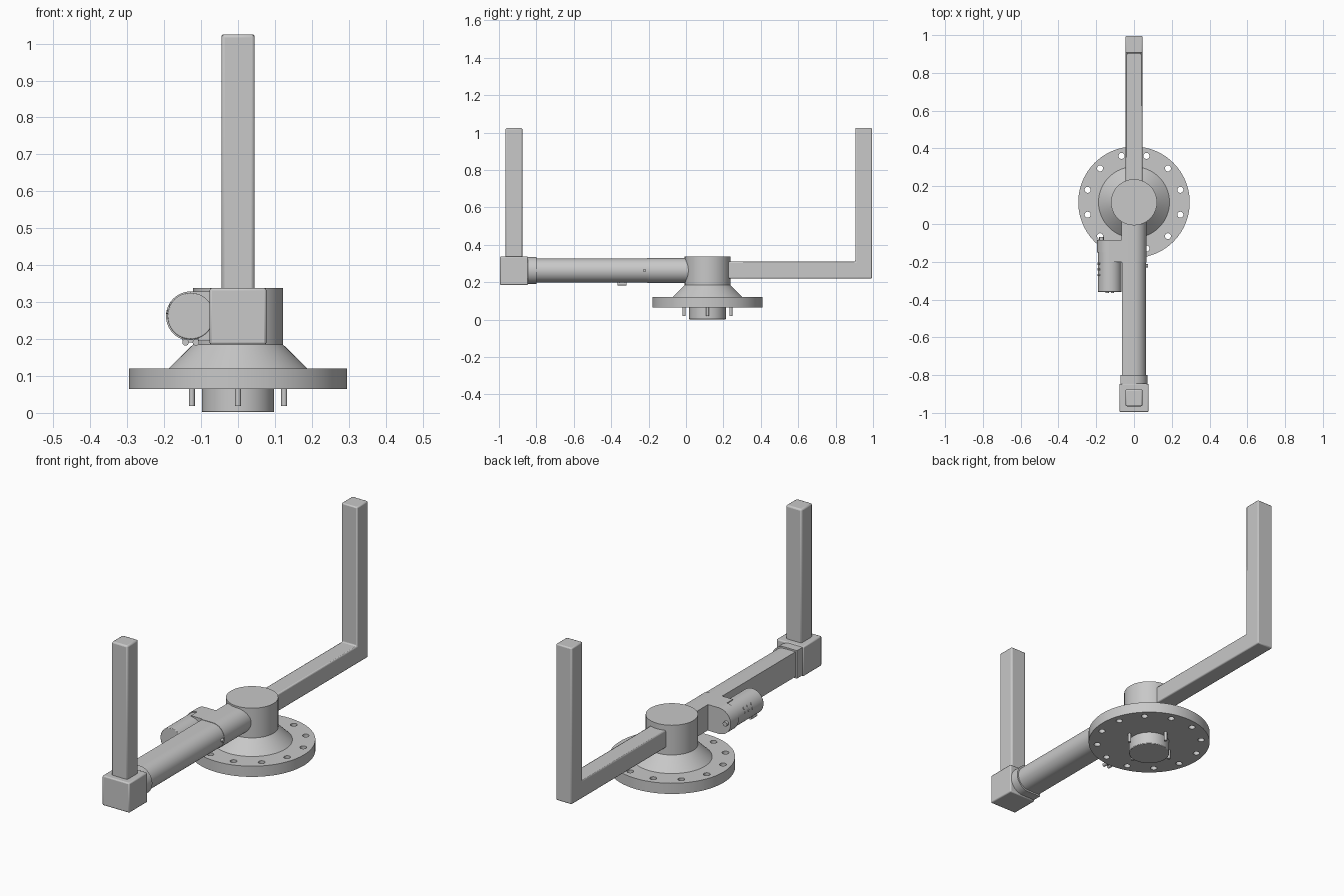
import bpy, bmesh, math
from mathutils import Matrix, Vector

cube = bpy.data.objects.get("Cube")
if cube:
    bpy.data.objects.remove(cube, do_unlink=True)

steel = bpy.data.materials.new("light_grey_steel")
steel.use_nodes = True
GREY = (0.58, 0.58, 0.58, 1)
steel.diffuse_color = GREY
steel.node_tree.nodes["Principled BSDF"].inputs["Base Color"].default_value = GREY

HUB_Y = 0.115
ALONG_Y = Matrix.Rotation(math.pi / 2, 4, 'X')
ALONG_X = Matrix.Rotation(math.pi / 2, 4, 'Y')


def finish(name, bm, bevel=0, segments=2):
    bmesh.ops.recalc_face_normals(bm, faces=bm.faces)
    mesh = bpy.data.meshes.new(name)
    bm.to_mesh(mesh)
    bm.free()
    mesh.materials.append(steel)
    obj = bpy.data.objects.new(name, mesh)
    bpy.context.collection.objects.link(obj)
    if bevel:
        mod = obj.modifiers.new("Rounded edges", 'BEVEL')
        mod.width, mod.segments = bevel, segments
        mod.limit_method, mod.angle_limit = 'ANGLE', math.radians(40)
    smooth(obj)
    return obj


def smooth(obj):
    bpy.ops.object.select_all(action='DESELECT')
    obj.select_set(True)
    bpy.context.view_layer.objects.active = obj
    bpy.ops.object.shade_smooth_by_angle(angle=math.radians(30))


def box(name, x, y, z, bevel=0):
    """Box from (min, max) pairs."""
    bm = bmesh.new()
    bmesh.ops.create_cube(bm, size=1)
    for v in bm.verts:
        v.co = [lo + (c + 0.5) * (hi - lo) for c, (lo, hi) in zip(v.co, (x, y, z))]
    return finish(name, bm, bevel)


def add_cylinder(bm, centre, radius, length, turn=Matrix(), sides=24):
    bmesh.ops.create_cone(bm, cap_ends=True, segments=sides, radius1=radius, radius2=radius,
                          depth=length, matrix=Matrix.Translation(centre) @ turn)


def cylinder(name, centre, radius, length, turn=Matrix(), sides=48, bevel=0):
    bm = bmesh.new()
    add_cylinder(bm, centre, radius, length, turn, sides)
    return finish(name, bm, bevel)


def extrude(name, points, shift, bevel=0):
    """Sweep a flat outline along a straight shift."""
    bm = bmesh.new()
    face = bm.faces.new([bm.verts.new(p) for p in points])
    new = bmesh.ops.extrude_face_region(bm, geom=[face])["geom"]
    bmesh.ops.translate(bm, vec=Vector(shift),
                        verts=[g for g in new if isinstance(g, bmesh.types.BMVert)])
    return finish(name, bm, bevel)


def d_tube(name, y0, y1, r, z=0.263):
    """Bar with a flat left-hand wall and a half-round wall on +x."""
    arc = [(r * math.cos(a), y0, z + r * math.sin(a))
           for a in (math.pi * (i / 24 - 0.5) for i in range(25))]
    return extrude(name, arc + [(-r, y0, z + r), (-r, y0, z - r)], (0, y1 - y0, 0))


def lathe(name, profile, sides=64):
    bm = bmesh.new()
    verts = [bm.verts.new((r, HUB_Y, z)) for r, z in profile]
    edges = [bm.edges.new(pair) for pair in zip(verts, verts[1:])]
    bmesh.ops.spin(bm, geom=verts + edges, cent=(0, HUB_Y, 0), axis=(0, 0, 1),
                   angle=math.tau, steps=sides, use_duplicate=False)
    bmesh.ops.remove_doubles(bm, verts=bm.verts, dist=1e-5)
    return finish(name, bm)


def ring(count, radius, start=0.0):
    for i in range(count):
        a = start + math.tau * i / count
        yield radius * math.cos(a), HUB_Y + radius * math.sin(a)


# Base flange with its ring of bolt holes
flange = cylinder("base_flange", (0, HUB_Y, 0.0925), 0.295, 0.055, sides=96)
bm = bmesh.new()
for x, y in ring(12, 0.254, math.radians(15)):
    add_cylinder(bm, (x, y, 0.0925), 0.016, 0.2)
cutter = finish("bolt_hole_cutter", bm)
cutter.hide_render = True
cut = flange.modifiers.new("Bolt holes", 'BOOLEAN')
cut.object, cut.operation, cut.solver = cutter, 'DIFFERENCE', 'EXACT'
bpy.context.view_layer.objects.active = flange
bpy.ops.object.modifier_apply(modifier=cut.name)
bpy.data.objects.remove(cutter, do_unlink=True)
smooth(flange)

# Conical hub, spigot and locating pins
lathe("hub", [(0, 0.115), (0.188, 0.115), (0.188, 0.12), (0.122, 0.185),
              (0.122, 0.338), (0, 0.338)])
cylinder("spigot", (0, HUB_Y, 0.036), 0.098, 0.068, sides=64, bevel=0.003)
bm = bmesh.new()
for x, y in ring(4, 0.125):
    add_cylinder(bm, (x, y, 0.047), 0.008, 0.056, sides=16)
finish("locating_pins", bm)

# Fixed rear arm and post
w = 0.045
outline = [(0.2, 0.22), (0.995, 0.22), (0.995, 1.025), (0.905, 1.025), (0.905, 0.31), (0.2, 0.31)]
extrude("rear_arm", [(-w, y, z) for y, z in outline], (2 * w, 0, 0), 0.006)

# Front arm with sleeve, collar, end block and post
d_tube("front_arm", -0.83, 0.1, 0.064)
d_tube("arm_sleeve", -0.205, 0.09, 0.066)
d_tube("arm_collar", -0.85, -0.8, 0.072)
box("end_block", (-0.077, 0.077), (-0.995, -0.845), (0.185, 0.338), 0.006)
box("front_post", (-w, w), (-0.965, -0.875), (0.3, 1.025), 0.008)
cylinder("sleeve_screw", (0.066, -0.222, 0.263), 0.009, 0.016, ALONG_X, 16)

# Drive housing and motor beside the arm
MX, MZ = -0.128, 0.262
box("drive_bracket", (MX, 0), (-0.2, -0.085), (MZ - 0.067, MZ + 0.067))
cylinder("drive_housing", (MX, -0.1175, MZ), 0.067, 0.065, ALONG_Y)
cylinder("motor", (MX, -0.225, MZ), 0.063, 0.27, ALONG_Y, bevel=0.003)
cylinder("housing_plug", (-0.172, -0.08, MZ), 0.012, 0.02, ALONG_Y, 16)

# Cable glands under the motor and small screws on its outer side
bm = bmesh.new()
for x in (-0.142, -0.114):
    add_cylinder(bm, (x, -0.342, 0.191), 0.009, 0.046, ALONG_Y, 16)
finish("cable_glands", bm)
box("gland_block", (-0.15, -0.106), (-0.355, -0.325), (0.19, 0.21))
bm = bmesh.new()
for y in (-0.27, -0.24, -0.21):
    for a in (150, 170):
        t = math.radians(a)
        add_cylinder(bm, (MX + 0.063 * math.cos(t), y, MZ + 0.063 * math.sin(t)),
                     0.006, 0.006, Matrix.Rotation(math.pi / 2 - t, 4, 'Y'), 12)
finish("motor_screws", bm)
